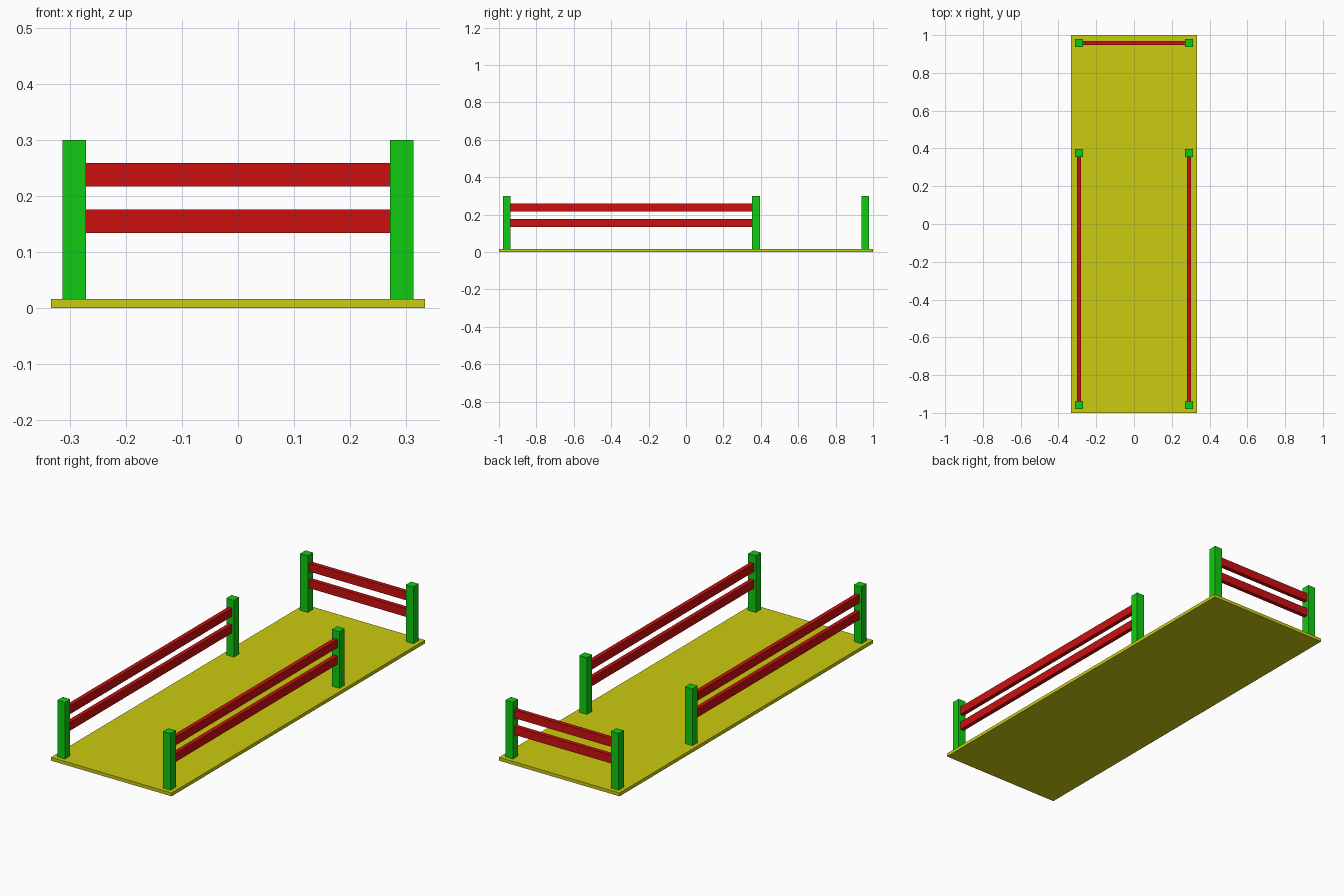
import bpy

cube = bpy.data.objects.get("Cube")
if cube:
    bpy.data.objects.remove(cube, do_unlink=True)

U = 1 / 24            # module: one post width
BASE_TOP = 0.4 * U    # thickness of the floor board
POST_TOP = 0.3
RAIL_HEIGHTS = (0.155, 0.238)


def make_material(name, color):
    mat = bpy.data.materials.new(name)
    mat.use_nodes = True
    mat.diffuse_color = color
    mat.node_tree.nodes["Principled BSDF"].inputs["Base Color"].default_value = color
    return mat


yellow = make_material("yellow", (0.6, 0.6, 0.005, 1))
green = make_material("green", (0.005, 0.6, 0.005, 1))
red = make_material("red", (0.6, 0.005, 0.005, 1))


def box(name, center, size, mat):
    bpy.ops.mesh.primitive_cube_add(size=1, location=center)
    obj = bpy.context.object
    obj.name = name
    obj.scale = size
    bpy.ops.object.transform_apply(location=False, rotation=False, scale=True)
    obj.data.materials.append(mat)


# Floor board
box("base", (0, 0, BASE_TOP / 2), (16 * U, 48 * U, BASE_TOP), yellow)

post_x = 7 * U
front_y, middle_y, back_y = -23 * U, 9 * U, 23 * U

# Posts and side rails, mirrored left and right
for side, sign in (("left", 1), ("right", -1)):
    x = sign * post_x
    for place, y in (("front", front_y), ("middle", middle_y), ("back", back_y)):
        box(f"{place}_post_{side}", (x, y, (BASE_TOP + POST_TOP) / 2),
            (U, U, POST_TOP - BASE_TOP), green)
    for level, z in zip(("lower", "upper"), RAIL_HEIGHTS):
        box(f"{level}_side_rail_{side}", (x, (front_y + middle_y) / 2, z),
            (U / 2, middle_y - front_y - U, U), red)

# Back rails
for level, z in zip(("lower", "upper"), RAIL_HEIGHTS):
    box(f"{level}_back_rail", (0, back_y, z), (2 * post_x - U, U / 2, U), red)
